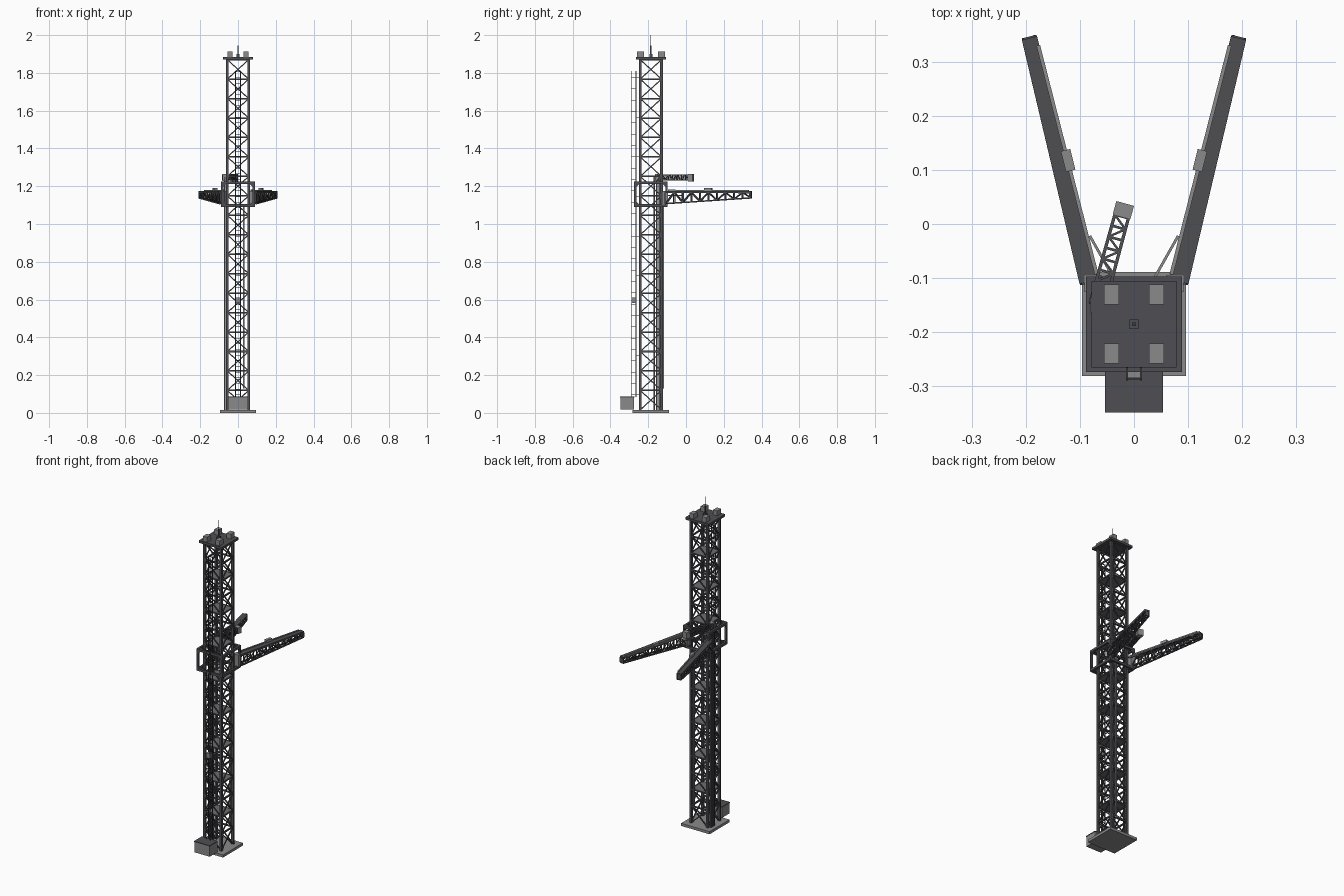
import bpy, bmesh
from mathutils import Vector, Matrix

cube = bpy.data.objects.get("Cube")
if cube:
    bpy.data.objects.remove(cube, do_unlink=True)


def material(name, rgb):
    m = bpy.data.materials.new(name)
    m.use_nodes = True
    m.diffuse_color = (*rgb, 1)
    m.node_tree.nodes["Principled BSDF"].inputs["Base Color"].default_value = (*rgb, 1)
    return m


DARK = material("dark steel", (0.078, 0.076, 0.085))
MID = material("floor grey", (0.15, 0.15, 0.155))
LIGHT = material("light grey", (0.255, 0.255, 0.26))
CY = -0.186          # tower centre in y
UP = Vector((0, 0, 1))


def bar(bm, a, b, w, h=None, taper=1):
    """Rectangular bar from a to b; w is across, h is upright."""
    a, b = Vector(a), Vector(b)
    h = h or w
    d = (b - a).normalized()
    side = d.cross(UP)
    side = Vector((1, 0, 0)) if side.length < 0.001 else side.normalized()
    rise = side.cross(d)
    rot = Matrix((side, rise, d)).transposed().to_4x4()
    verts = bmesh.ops.create_cube(bm, size=1)["verts"]
    for v in verts:
        k = taper if v.co.z > 0 else 1
        v.co = Vector((v.co.x * w * k, v.co.y * h, v.co.z * (b - a).length))
    bmesh.ops.transform(bm, matrix=Matrix.Translation((a + b) / 2) @ rot, verts=verts)


def bars(name, mat, items):
    bm = bmesh.new()
    for it in items:
        bar(bm, *it)
    bmesh.ops.recalc_face_normals(bm, faces=bm.faces)
    mesh = bpy.data.meshes.new(name)
    bm.to_mesh(mesh)
    bm.free()
    mesh.materials.append(mat)
    bpy.context.collection.objects.link(bpy.data.objects.new(name, mesh))


def block(name, mat, x, y, z0, z1, sx, sy):
    bars(name, mat, [((x, y, z0), (x, y, z1), sx, sy)])


def ring(r):
    return [(-r, CY - r), (r, CY - r), (r, CY + r), (-r, CY + r)]


def edges(points):
    return zip(points, points[1:] + points[:1])


# Base and equipment cabinet
block("base_plate", LIGHT, 0, CY, 0, 0.016, 0.193, 0.193)
block("cabinet", LIGHT, 0, -0.311, 0.018, 0.081, 0.104, 0.074)
block("cabinet_lid", DARK, 0, -0.311, 0.081, 0.086, 0.107, 0.077)

# Tower lattice
BAYS, Z0, Z1 = 18, 0.016, 1.87
STEP = (Z1 - Z0) / BAYS
R = 0.0565
bars("tower_posts", DARK, [((x, y, Z0), (x, y, Z1), 0.014) for x, y in ring(R)])
beams, braces = [], []
for i in range(BAYS):
    lo, hi = Z0 + i * STEP, Z0 + (i + 1) * STEP
    for p, q in edges(ring(R)):
        beams.append(((*p, hi), (*q, hi), 0.008))
        braces.append(((*p, lo), (*q, hi), 0.006))
        braces.append(((*q, lo), (*p, hi), 0.006))
bars("tower_beams", DARK, beams)
bars("tower_braces", DARK, braces)
for i in range(2, BAYS, 2):
    z = Z0 + i * STEP
    block("tower_floor", MID, 0, CY, z - 0.003, z + 0.003, 0.118, 0.118)

# Roof with four boxes and a mast
block("roof_plate", DARK, 0, CY, Z1, 1.884, 0.158, 0.16)
for x in (-0.042, 0.042):
    for y in (-0.131, -0.24):
        block("roof_box", LIGHT, x, y, 1.884, 1.914, 0.028, 0.037)
block("mast_foot", DARK, 0, CY, 1.884, 1.9, 0.017, 0.017)
block("mast_lower", DARK, 0, CY, 1.9, 1.945, 0.007, 0.007)
block("mast_tip", DARK, 0, CY, 1.945, 2.0, 0.002, 0.002)

# Caged ladder on the front
rails, cage = [], []
for x in (-0.013, 0.013):
    rails.append(((x, -0.265, 0.085), (x, -0.265, 1.81), 0.004))
    cage.append(((x, -0.288, 0.085), (x, -0.288, 1.81), 0.003))
for i in range(58):
    z = 0.095 + i * 0.03
    rails.append(((-0.013, -0.265, z), (0.013, -0.265, z), 0.003))
    if i % 2 == 0:
        cage.append(((-0.013, -0.288, z), (0.013, -0.288, z), 0.003))
        for x in (-0.013, 0.013):
            cage.append(((x, -0.29, z), (x, -0.265, z), 0.003))
    if i % 7 == 0:
        for x in (-0.013, 0.013):
            rails.append(((x, -0.265, z), (x, CY - R, z), 0.003))
bars("ladder", DARK, rails)
bars("ladder_cage", DARK, cage)
block("ladder_landing", LIGHT, 0, -0.276, 0.582, 0.612, 0.025, 0.02)

# Service pipes
bars("side_pipes", DARK, [((-0.07, y, Z0), (-0.07, y, 1.25), 0.009)
                          for y in (-0.168, -0.155, -0.142)])
block("back_pipe", LIGHT, 0.03, -0.119, 0.13, 1.1, 0.007, 0.007)

# Collar carrying the arms, with cut corners in each side frame
collar = []
C, LOW, HIGH, CUT = 0.083, 1.098, 1.218, 0.02
for p, q in edges(ring(C)):
    p, q = Vector((*p, 0)), Vector((*q, 0))
    collar.append((p + UP * (LOW - 0.006), p + UP * (HIGH + 0.006), 0.012))
    along = (q - p).normalized() * CUT
    for z, turn in ((LOW, 1), (HIGH, -1)):
        collar.append((p + UP * z, q + UP * z, 0.012, 0.014))
        for end, step in ((p, along), (q, -along)):
            collar.append((end + UP * (z + turn * CUT), end + step + UP * z, 0.01))
for z in (LOW, HIGH):
    for p, q in zip(ring(C), ring(R)):
        collar.append(((*p, z), (*q, z), 0.01))
bars("collar", DARK, collar)


def truss(name, a, b, w, z_root, z_tip, bays, t):
    """Box truss between plan points a and b, tapering in width and depth."""
    a, b = Vector((*a, 0)), Vector((*b, 0))
    side = (b - a).cross(UP).normalized()

    def point(k, s, top):
        u = k / bays
        width = w[0] + (w[1] - w[0]) * u
        z = z_root[top] + (z_tip[top] - z_root[top]) * u
        return a.lerp(b, u) + side * s * (width - t) / 2 + UP * z

    items = [(point(0, s, top), point(bays, s, top), t)
             for s in (-1, 1) for top in (0, 1)]
    for k in range(bays + 1):
        for s in (-1, 1):
            items.append((point(k, s, 0), point(k, s, 1), t * 0.8))
            items.append((point(k, -1, s > 0), point(k, 1, s > 0), t * 0.8))
            if k < bays:
                flip = k % 2
                items.append((point(k, s, flip), point(k + 1, s, 1 - flip), t * 0.7))
                e = 1 - 2 * flip
                items.append((point(k, -e, s > 0), point(k + 1, e, s > 0), t * 0.7))
    bars(name, DARK, items)


# Two long arms with deck, pipe, junction box, hinge and stay
for label, s in (("left", 1), ("right", -1)):
    def at(u, z, off=0):
        return Vector((s * (0.083 + 0.111 * u - off), -0.107 + 0.452 * u, z))

    truss(label + "_arm_truss", at(0, 0).xy, at(1, 0).xy, (0.037, 0.029),
          (1.108, 1.168), (1.138, 1.166), 10, 0.007)
    bars(label + "_arm_deck", DARK, [(at(0, 1.173), at(1, 1.171), 0.037, 0.006, 0.78)])
    bars(label + "_arm_pipe", LIGHT, [(at(0.03, 1.178, 0.017), at(0.97, 1.176, 0.013), 0.007)])
    bars(label + "_arm_box", LIGHT, [(at(0.455, 1.182, 0.016), at(0.54, 1.182, 0.016), 0.018, 0.017)])
    bars(label + "_arm_end", DARK, [(at(0.985, 1.153), at(1, 1.153), 0.029, 0.036)])
    block(label + "_arm_hinge", LIGHT, s * 0.0755, -0.111, 1.104, 1.176, 0.033, 0.03)
    bars(label + "_arm_stay", LIGHT, [((s * 0.038, -0.1, 1.15), (s * 0.082, -0.022, 1.15), 0.005)])

# Short upper arm with end cabin
root, tip = Vector((-0.068, -0.15)), Vector((-0.023, 0.014))
truss("upper_arm", root, tip, (0.034, 0.032), (1.232, 1.26), (1.232, 1.26), 8, 0.006)
step = (tip - root).normalized() * 0.025
bars("upper_arm_cabin", LIGHT, [((*tip, 1.245), (*(tip + step), 1.245), 0.034, 0.038)])
block("upper_arm_pivot", LIGHT, -0.066, -0.15, 1.228, 1.266, 0.03, 0.03)
